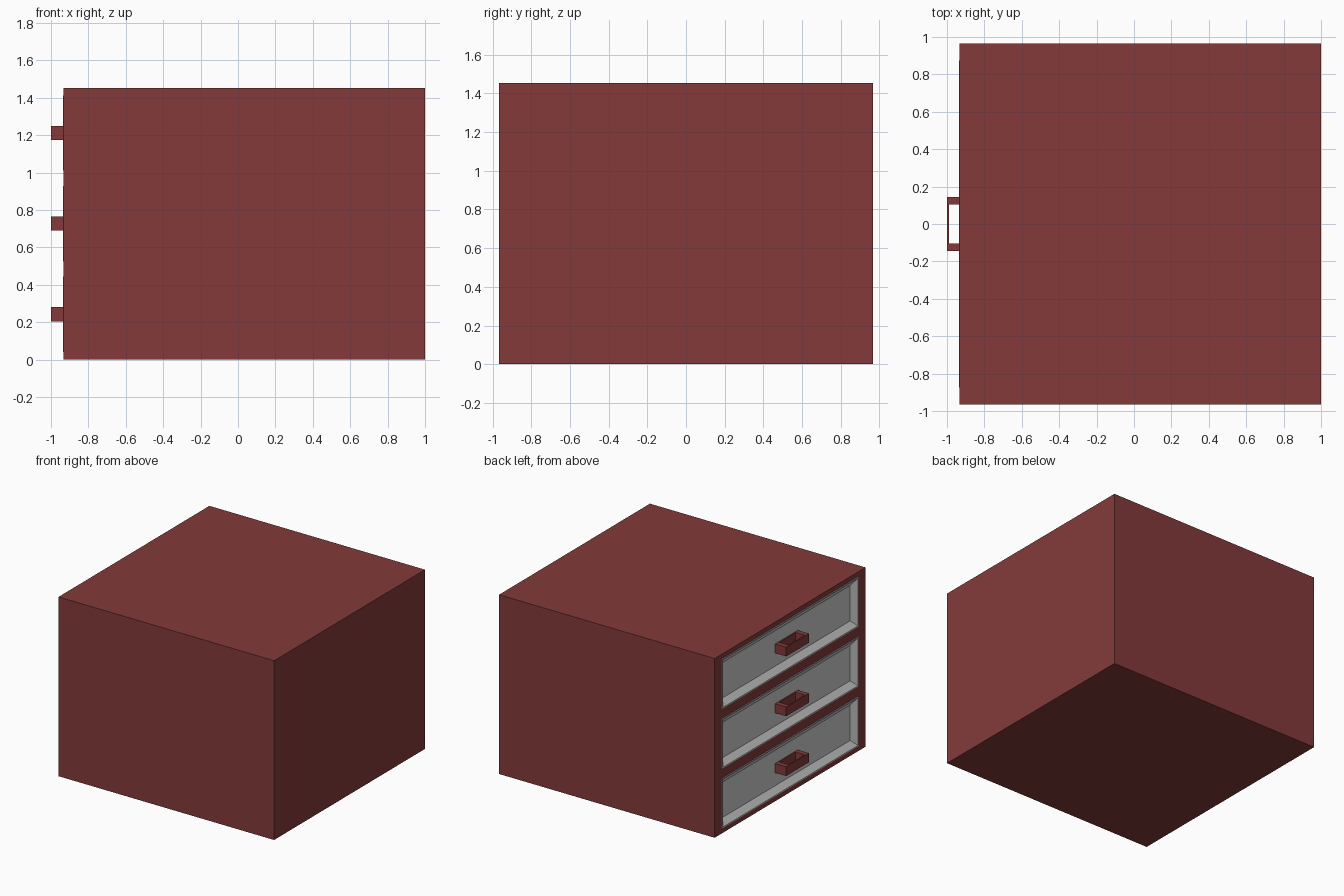
import bpy, bmesh

if "Cube" in bpy.data.objects:
    bpy.data.objects.remove(bpy.data.objects["Cube"])

FRONT, BACK = -0.933, 1.0         # the drawer side faces -x
HALF_Y, HEIGHT = 0.966, 1.453
DRAWER_Z = [0.2425, 0.7265, 1.2115]
OPEN_Y, OPEN_Z = 0.875, 0.2025    # half sizes of each opening
PANEL_X = -0.9                    # plane of the recessed drawer panels

wood = bpy.data.materials.new("dark_red_wood")
wood.diffuse_color = (0.227, 0.042, 0.042, 1)
wood.use_nodes = True
wood.node_tree.nodes["Principled BSDF"].inputs["Base Color"].default_value = wood.diffuse_color


def finish(name, bm, mat=None):
    bmesh.ops.recalc_face_normals(bm, faces=bm.faces)
    mesh = bpy.data.meshes.new(name)
    bm.to_mesh(mesh)
    bm.free()
    obj = bpy.data.objects.new(name, mesh)
    bpy.context.collection.objects.link(obj)
    if mat:
        mesh.materials.append(mat)
    return obj


def box_bm(x0, x1, y0, y1, z0, z1):
    bm = bmesh.new()
    bmesh.ops.create_cube(bm, size=1)
    for v in bm.verts:
        v.co = (x1 if v.co.x > 0 else x0,
                y1 if v.co.y > 0 else y0,
                z1 if v.co.z > 0 else z0)
    return bm


# Cabinet body
cabinet = finish("cabinet", box_bm(FRONT, BACK, -HALF_Y, HALF_Y, 0, HEIGHT), wood)

for i, z in enumerate(DRAWER_Z, 1):
    # Opening cut into the cabinet
    cutter = finish(f"opening_cutter_{i}",
                    box_bm(FRONT - 0.1, 0.9, -OPEN_Y, OPEN_Y, z - OPEN_Z, z + OPEN_Z))
    cutter.hide_render = True
    cutter.hide_set(True)
    mod = cabinet.modifiers.new(f"opening_{i}", 'BOOLEAN')
    mod.object = cutter
    mod.operation = 'DIFFERENCE'
    mod.solver = 'EXACT'

    # Drawer with a thin flat rim and a sloped, recessed front panel
    g = 0.001
    bm = box_bm(FRONT - 0.003, 0.89, -OPEN_Y + g, OPEN_Y - g, z - OPEN_Z + g, z + OPEN_Z - g)
    bm.normal_update()
    face = min(bm.faces, key=lambda f: f.calc_center_median().x)
    bmesh.ops.inset_region(bm, faces=[face], thickness=0.012, depth=0)
    bmesh.ops.inset_region(bm, faces=[face], thickness=0.07, depth=0)
    for v in face.verts:
        v.co.x = PANEL_X
    finish(f"drawer_{i}", bm)

    # Handle: flat bar on two thick legs
    bm = bmesh.new()
    outline = [(PANEL_X, -0.145), (-1.0, -0.145), (-1.0, 0.145), (PANEL_X, 0.145),
               (PANEL_X, 0.105), (-0.99, 0.105), (-0.99, -0.105), (PANEL_X, -0.105)]
    base = bm.faces.new([bm.verts.new((x, y, z - 0.0375)) for x, y in outline])
    top = bmesh.ops.extrude_face_region(bm, geom=[base])["geom"]
    bmesh.ops.translate(bm, vec=(0, 0, 0.075),
                        verts=[v for v in top if isinstance(v, bmesh.types.BMVert)])
    finish(f"handle_{i}", bm, wood)

    # Thin plate that fixes the handle to the drawer
    finish(f"handle_plate_{i}",
           box_bm(PANEL_X - 0.008, PANEL_X + 0.005, -0.144, 0.144, z - 0.037, z + 0.037), wood)
